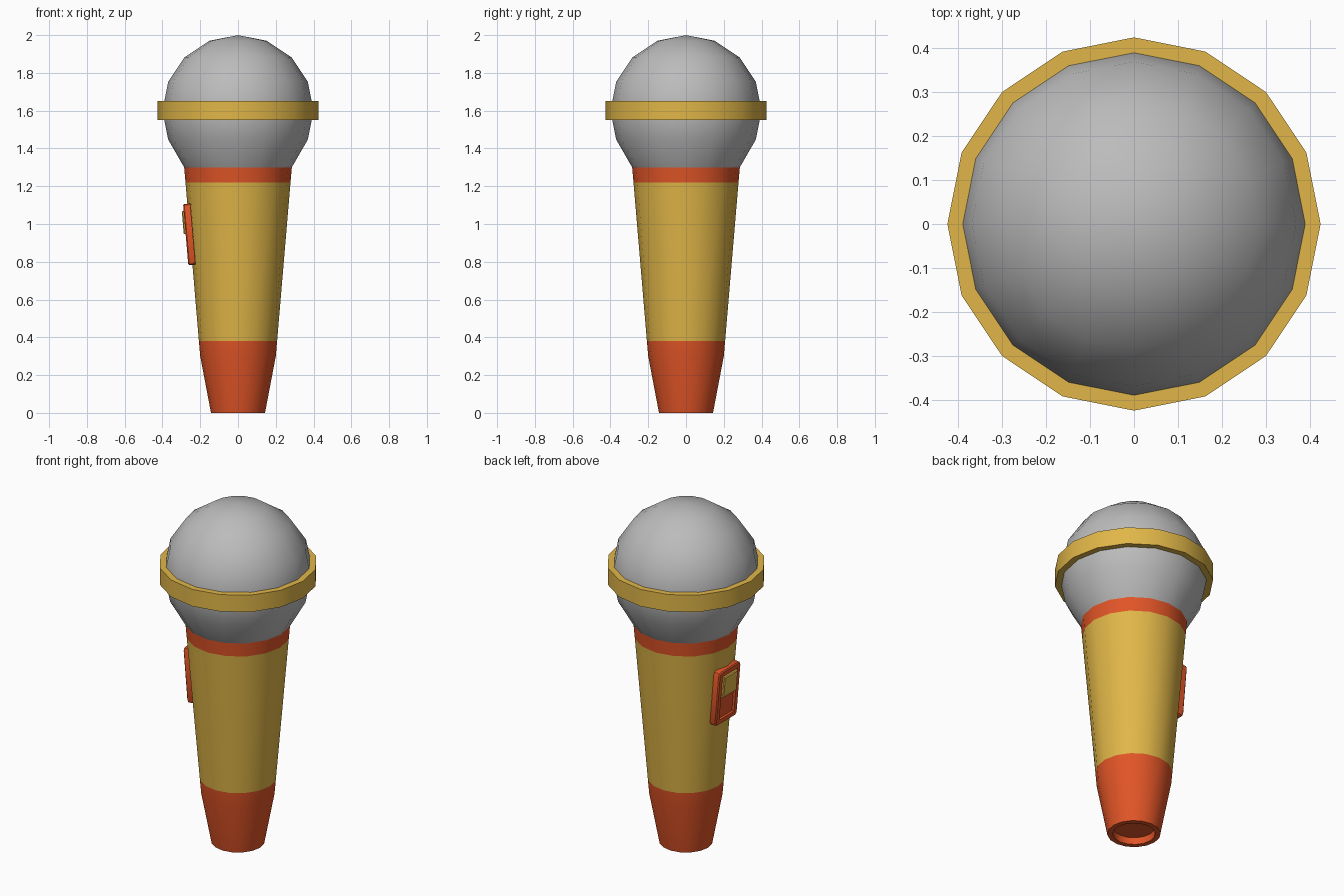
import bpy, bmesh, math
from mathutils import Matrix, Vector

if "Cube" in bpy.data.objects:
    bpy.data.objects.remove(bpy.data.objects["Cube"])

SIDES = 16


def material(name, rgb):
    m = bpy.data.materials.new(name)
    m.diffuse_color = (*rgb, 1)
    m.use_nodes = True
    m.node_tree.nodes["Principled BSDF"].inputs["Base Color"].default_value = m.diffuse_color
    return m


GREY = material("grey", (0.50, 0.50, 0.50))
GOLD = material("gold", (0.75, 0.47, 0.065))
RED = material("orange_red", (0.75, 0.09, 0.02))


def finish(bm, name, mats, rule=None):
    """Turn a bmesh into a smooth-by-angle object, coloured by a face rule."""
    bmesh.ops.recalc_face_normals(bm, faces=bm.faces)
    me = bpy.data.meshes.new(name)
    for m in mats:
        me.materials.append(m)
    for f in bm.faces:
        f.smooth = True
        if rule:
            f.material_index = rule(f.calc_center_median())
    bm.to_mesh(me)
    bm.free()
    me.set_sharp_from_angle(angle=math.radians(30))
    ob = bpy.data.objects.new(name, me)
    bpy.context.collection.objects.link(ob)
    return ob


def lathe(name, profile, mats, rule=None, closed=False):
    """Revolve (radius, z) points around the z axis."""
    bm = bmesh.new()
    vs = [bm.verts.new((r, 0, z)) for r, z in profile]
    pairs = list(zip(vs, vs[1:])) + ([(vs[-1], vs[0])] if closed else [])
    es = [bm.edges.new(p) for p in pairs]
    bmesh.ops.spin(bm, geom=vs + es, axis=(0, 0, 1), cent=(0, 0, 0),
                   angle=math.tau, steps=SIDES)
    bmesh.ops.remove_doubles(bm, verts=bm.verts, dist=1e-4)
    return finish(bm, name, mats, rule)


# Handle: hollow foot, painted red at both ends
lathe("handle",
      [(0, 0.04), (0.112, 0.04), (0.114, 0), (0.143, 0), (0.20, 0.30),
       (0.207, 0.38), (0.278, 1.22), (0.285, 1.30)],
      [RED, GOLD], lambda c: 1 if 0.38 < c.z < 1.22 else 0)

# Ball head, cut where it meets the handle
ball = [(0.4 * math.sin(k * math.pi / 8), 1.6 + 0.4 * math.cos(k * math.pi / 8))
        for k in range(6)]
lathe("head", ball + [(0.285, 1.30)], [GREY])

# Band around the head
lathe("head_band", [(0.39, 1.55), (0.425, 1.55), (0.425, 1.65), (0.39, 1.65)],
      [GOLD], closed=True)


# Switch parts lie flat on the tapered handle on the -x side
TILT = Matrix.Translation((-0.258, 0, 0.945)) @ Matrix.Rotation(-0.085, 4, 'Y')


def plate(name, size, centre, mat, corner, edge, recess=None):
    bm = bmesh.new()
    bmesh.ops.create_cube(bm, size=1, matrix=Matrix.Translation(centre)
                          @ Matrix.Diagonal((*size, 1)))
    if corner:
        along = [e for e in bm.edges
                 if abs(e.verts[0].co.x - e.verts[1].co.x) > 1e-4]
        bmesh.ops.bevel(bm, geom=along, offset=corner, segments=2,
                        profile=0.5, affect='EDGES')
    bm.normal_update()

    def front():
        return min(bm.faces, key=lambda f: f.calc_center_median().x)

    bmesh.ops.bevel(bm, geom=list(front().edges), offset=edge, segments=1,
                    profile=0.5, affect='EDGES')
    if recess:
        f = front()
        border, depth = recess
        bmesh.ops.inset_region(bm, faces=[f], thickness=border)
        f2 = bmesh.ops.extrude_discrete_faces(bm, faces=[f])["faces"][0]
        bmesh.ops.translate(bm, verts=f2.verts, vec=Vector((depth, 0, 0)))
    bmesh.ops.transform(bm, matrix=TILT, verts=bm.verts)
    finish(bm, name, [mat])


plate("switch_plate", (0.038, 0.20, 0.325), (0, 0, 0), RED, 0.02, 0.006,
      (0.026, 0.014))
plate("switch_slider", (0.03, 0.126, 0.124), (-0.014, 0, 0.065), GOLD, 0, 0.005)
